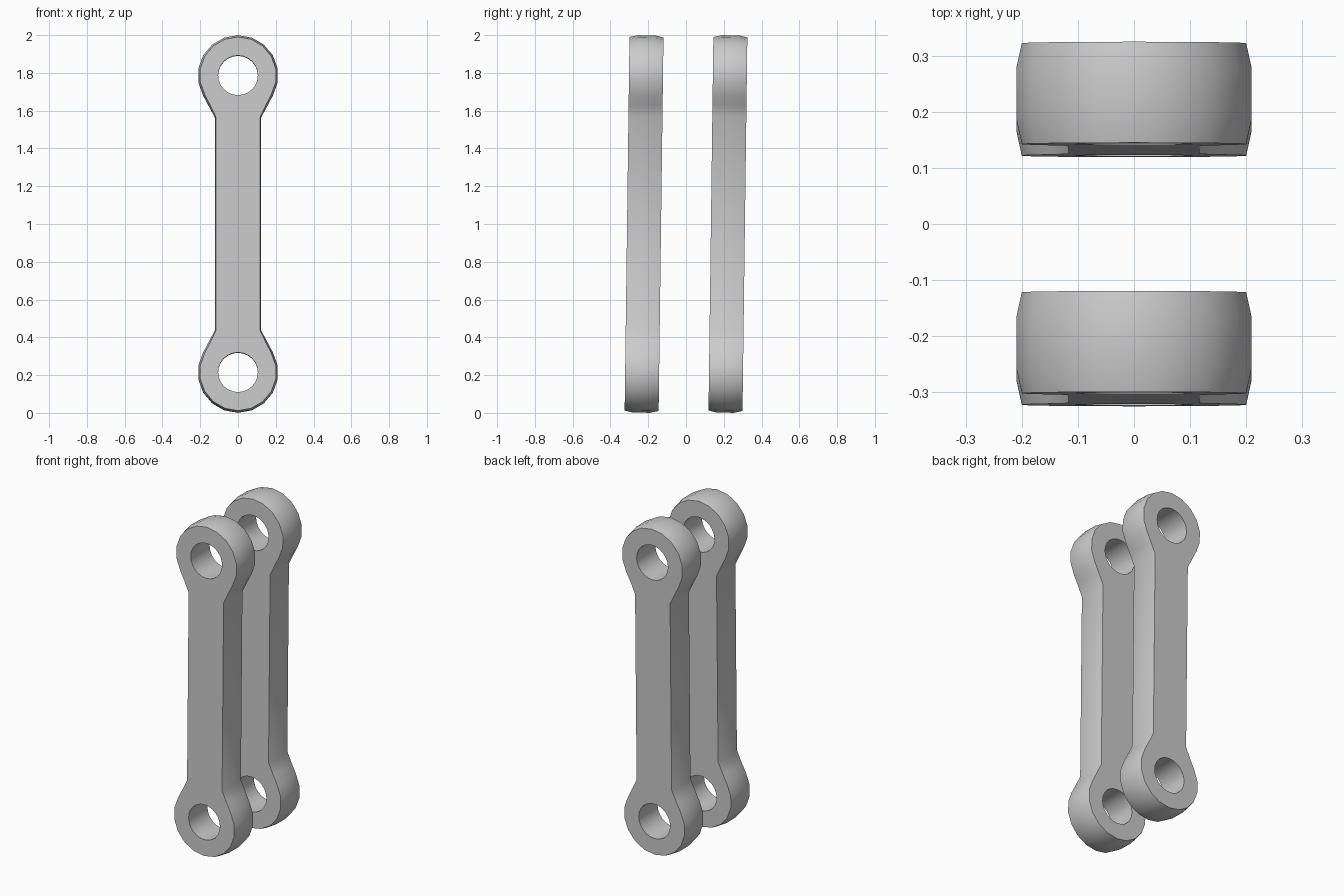
import bpy, bmesh
from math import sin, cos, pi, radians

if "Cube" in bpy.data.objects:
    bpy.data.objects.remove(bpy.data.objects["Cube"])

HALF = 0.786      # eye centre distance from link middle
HOLE = 0.105      # eye hole radius
TILT = -0.013     # slight lean of each link


def outline(off):
    """Dog-bone outline (x, z), grown outwards by off at the eyes."""
    r = 0.203 + off
    top = [(0.117 + off * 0.6, 0.565), (0.149 + off, 0.632)]
    top += [(r * cos(radians(a)), HALF + r * sin(radians(a))) for a in range(-30, 211, 20)]
    top += [(-0.149 - off, 0.632), (-0.117 - off * 0.6, 0.565)]
    return top + [(-x, -z) for x, z in top]


def circle(zc, n=24):
    return [(HOLE * cos(2 * pi * i / n), zc + HOLE * sin(2 * pi * i / n)) for i in range(n)]


def make_link(name, y):
    bm = bmesh.new()

    def loft(sections):
        # join rings given as (y, points); return the two end loops
        rings = [[bm.verts.new((px, yy, pz)) for px, pz in pts] for yy, pts in sections]
        n = len(rings[0])
        for a, b in zip(rings, rings[1:]):
            for i in range(n):
                j = (i + 1) % n
                bm.faces.new((a[i], a[j], b[j], b[i]))
        return rings[0], rings[-1]

    # crowned outer wall and two pin holes
    walls = [loft([(-0.09, outline(0)), (-0.045, outline(0.01)),
                   (0.045, outline(0.01)), (0.09, outline(0))])]
    walls += [loft([(-0.09, circle(s * HALF)), (0.09, circle(s * HALF))]) for s in (1, -1)]

    # flat front and back with the holes left open
    for end in (0, 1):
        edges = []
        for w in walls:
            ring = w[end]
            edges += [bm.edges.get((ring[i - 1], ring[i])) for i in range(len(ring))]
        bmesh.ops.triangle_fill(bm, edges=edges, use_beauty=True, use_dissolve=False)
    bmesh.ops.recalc_face_normals(bm, faces=bm.faces)

    mesh = bpy.data.meshes.new(name)
    bm.to_mesh(mesh)
    bm.free()
    ob = bpy.data.objects.new(name, mesh)
    bpy.context.collection.objects.link(ob)
    ob.location = (0, y, 1.0)
    ob.rotation_euler.x = TILT
    bpy.ops.object.select_all(action='DESELECT')
    ob.select_set(True)
    bpy.context.view_layer.objects.active = ob
    bpy.ops.object.shade_smooth_by_angle(angle=radians(40))


# matching pair of links
make_link("front_link", -0.222)
make_link("back_link", 0.222)
